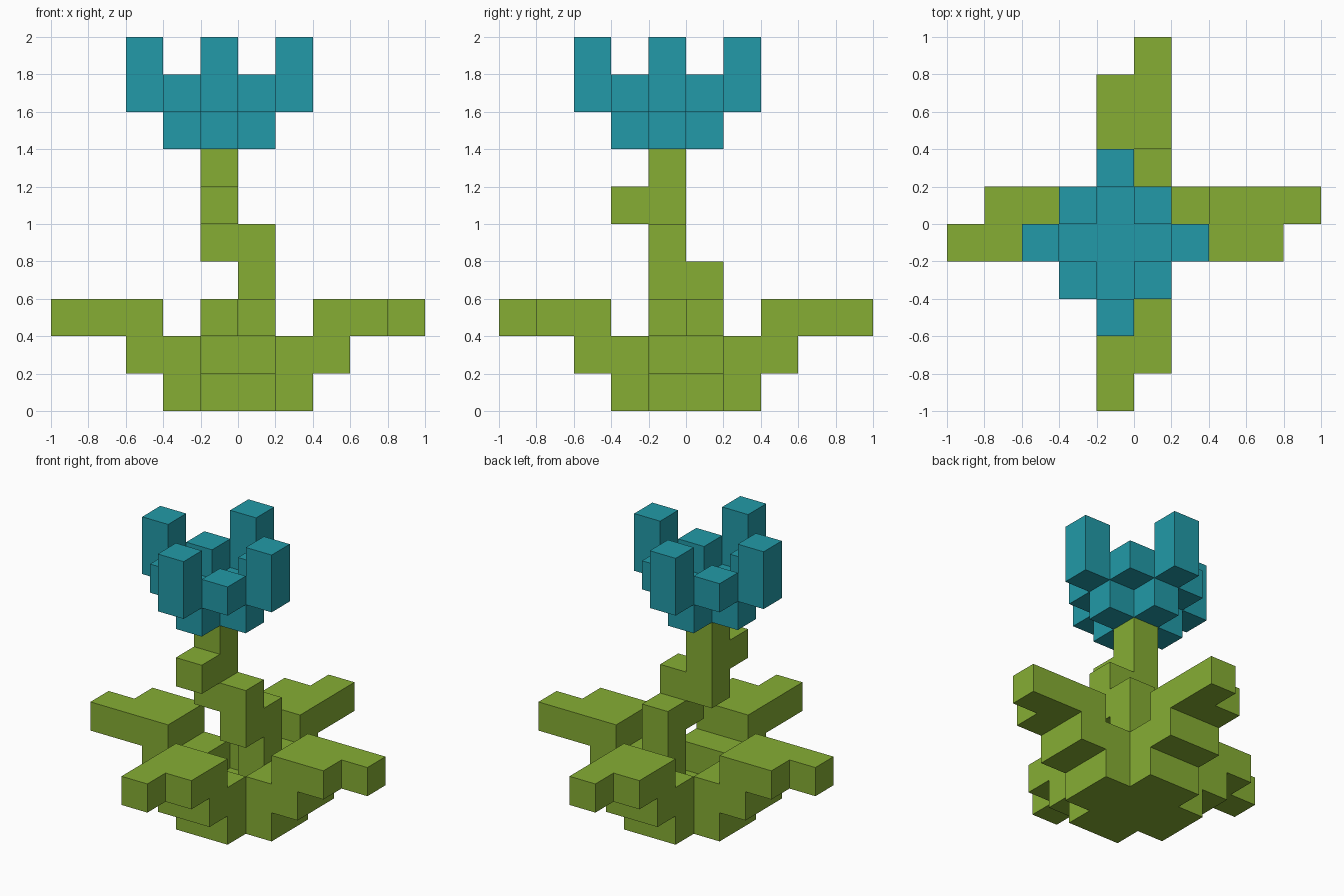
import bpy
import bmesh
from mathutils import Vector

cube = bpy.data.objects.get("Cube")
if cube:
    bpy.data.objects.remove(cube, do_unlink=True)

CELL = 0.2


def material(name, rgb):
    mat = bpy.data.materials.new(name)
    mat.use_nodes = True
    mat.diffuse_color = (*rgb, 1)
    mat.node_tree.nodes["Principled BSDF"].inputs["Base Color"].default_value = (*rgb, 1)
    return mat


green = material("leaf green", (0.238, 0.423, 0.034))
teal = material("petal teal", (0.016, 0.323, 0.392))


def block(x0, x1, y0, y1, z0, z1):
    """Set of grid cells between the given cell bounds (upper bounds excluded)."""
    return {(x, y, z) for x in range(x0, x1) for y in range(y0, y1) for z in range(z0, z1)}


def remap(cells, rule):
    return {(*rule(x, y), z) for x, y, z in cells}


parts = []  # (name, cells, material)

# Cross-shaped foot
parts.append(("base", block(-2, 2, -1, 1, 0, 1) | block(-1, 1, -2, 2, 0, 1), green))

# Stepped leaf with one longer side, repeated to the four sides
leaf = block(1, 3, -1, 1, 1, 2) | block(2, 4, -1, 1, 2, 3) | block(4, 5, 0, 1, 2, 3)
sides = {
    "left_leaf": lambda x, y: (x, y),
    "back_leaf": lambda x, y: (y, x),
    "right_leaf": lambda x, y: (-1 - x, -1 - y),
    "front_leaf": lambda x, y: (-1 - y, -1 - x),
}
for name, rule in sides.items():
    parts.append((name, remap(leaf, rule), green))

# Crooked stem with a small bud on the front
parts.append(("stem", block(0, 1, 0, 1, 1, 4) | block(0, 1, -1, 0, 3, 5)
              | block(-1, 0, -1, 0, 4, 7), green))
parts.append(("stem_bud", block(-1, 0, -2, -1, 5, 6), green))

# Flower: cross-shaped cup, four short inner petals, four tall outer petals
parts.append(("flower_cup", block(-2, 1, -1, 0, 7, 8) | block(-1, 0, -2, 1, 7, 8), teal))
for n, (x, y) in enumerate([(-2, -2), (0, -2), (0, 0), (-2, 0)]):
    parts.append((f"short_petal_{n + 1}", block(x, x + 1, y, y + 1, 8, 9), teal))
for n, (x, y) in enumerate([(-1, -3), (1, -1), (-1, 1), (-3, -1)]):
    parts.append((f"tall_petal_{n + 1}", block(x, x + 1, y, y + 1, 8, 10), teal))

filled = set().union(*(cells for _, cells, _ in parts))


def build(name, cells, mat):
    """Skin the cells with faces only where they meet open air."""
    bm = bmesh.new()
    verts = {}
    for cell in sorted(cells):
        for axis in range(3):
            for sign in (-1, 1):
                near = list(cell)
                near[axis] += sign
                if tuple(near) in filled:
                    continue
                u, v = (axis + 1) % 3, (axis + 2) % 3
                loop = []
                for du, dv in ((0, 0), (1, 0), (1, 1), (0, 1))[::sign]:
                    p = list(cell)
                    p[axis] += sign > 0
                    p[u] += du
                    p[v] += dv
                    p = tuple(p)
                    if p not in verts:
                        verts[p] = bm.verts.new(Vector(p) * CELL)
                    loop.append(verts[p])
                bm.faces.new(loop)
    bmesh.ops.dissolve_limit(bm, angle_limit=0.01, verts=bm.verts[:], edges=bm.edges[:])
    mesh = bpy.data.meshes.new(name)
    bm.to_mesh(mesh)
    bm.free()
    mesh.materials.append(mat)
    obj = bpy.data.objects.new(name, mesh)
    bpy.context.scene.collection.objects.link(obj)


for part in parts:
    build(*part)
